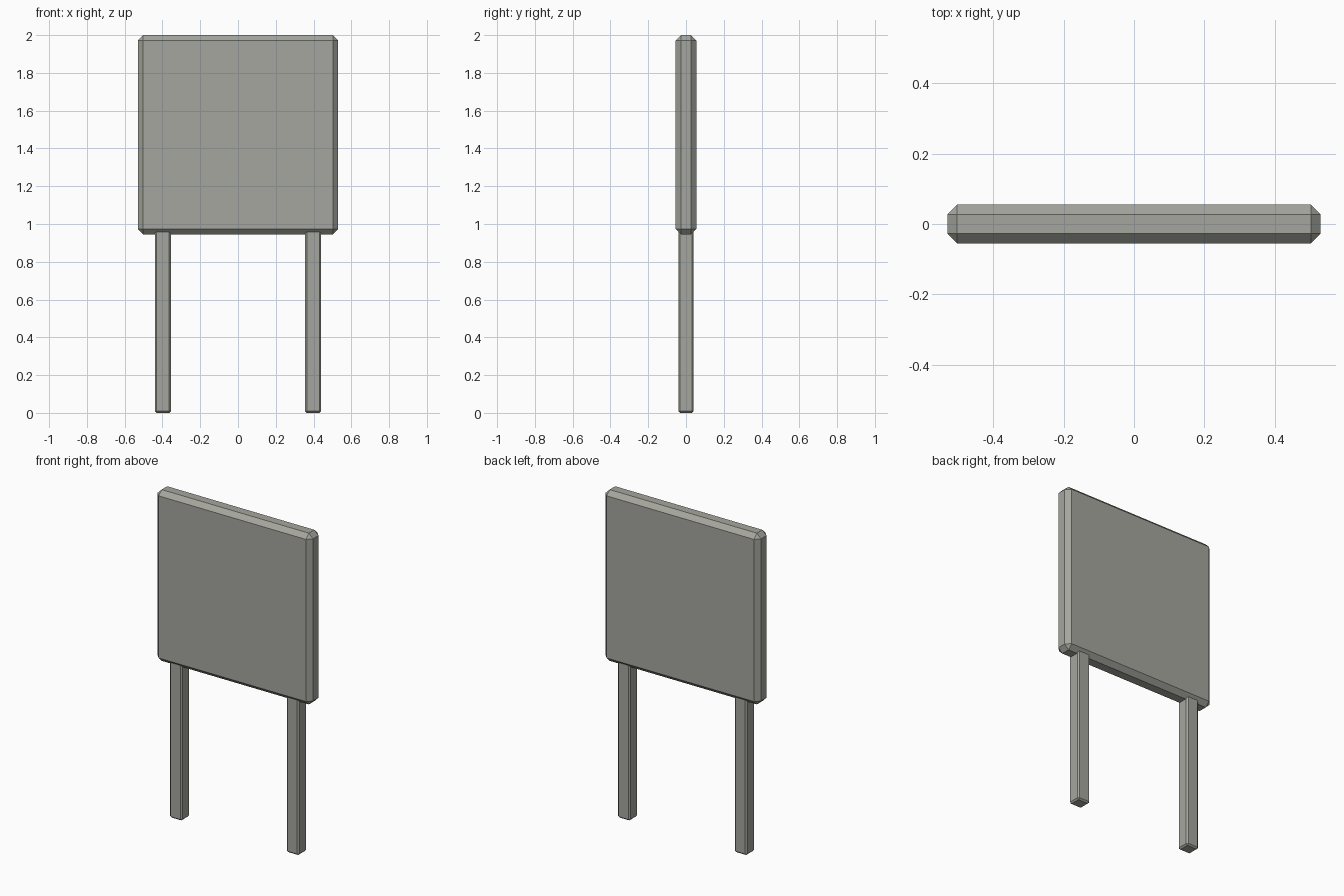
import bpy

if "Cube" in bpy.data.objects:
    bpy.data.objects.remove(bpy.data.objects["Cube"], do_unlink=True)

grey = bpy.data.materials.new("warm_grey")
grey.use_nodes = True
colour = (0.38, 0.38, 0.345, 1)
grey.diffuse_color = colour
grey.node_tree.nodes["Principled BSDF"].inputs["Base Color"].default_value = colour


def chamfered_box(name, size, x, bottom, chamfer):
    """Flat-faced box with single-segment chamfers on every edge."""
    bpy.ops.mesh.primitive_cube_add(size=1, location=(x, 0, bottom + size[2] / 2))
    box = bpy.context.object
    box.name = name
    box.scale = size
    bpy.ops.object.transform_apply(location=False, rotation=False, scale=True)
    bevel = box.modifiers.new("chamfer", "BEVEL")
    bevel.width = chamfer
    bevel.segments = 1
    bevel.limit_method = "NONE"
    box.data.materials.append(grey)
    return box


# Sign board
chamfered_box("board", (1.06, 0.11, 1.055), 0, 0.945, 0.028)

# Two posts, reaching slightly into the board
for name, side in (("left_post", 1), ("right_post", -1)):
    chamfered_box(name, (0.085, 0.08, 1.0), side * 0.398, 0, 0.009)
